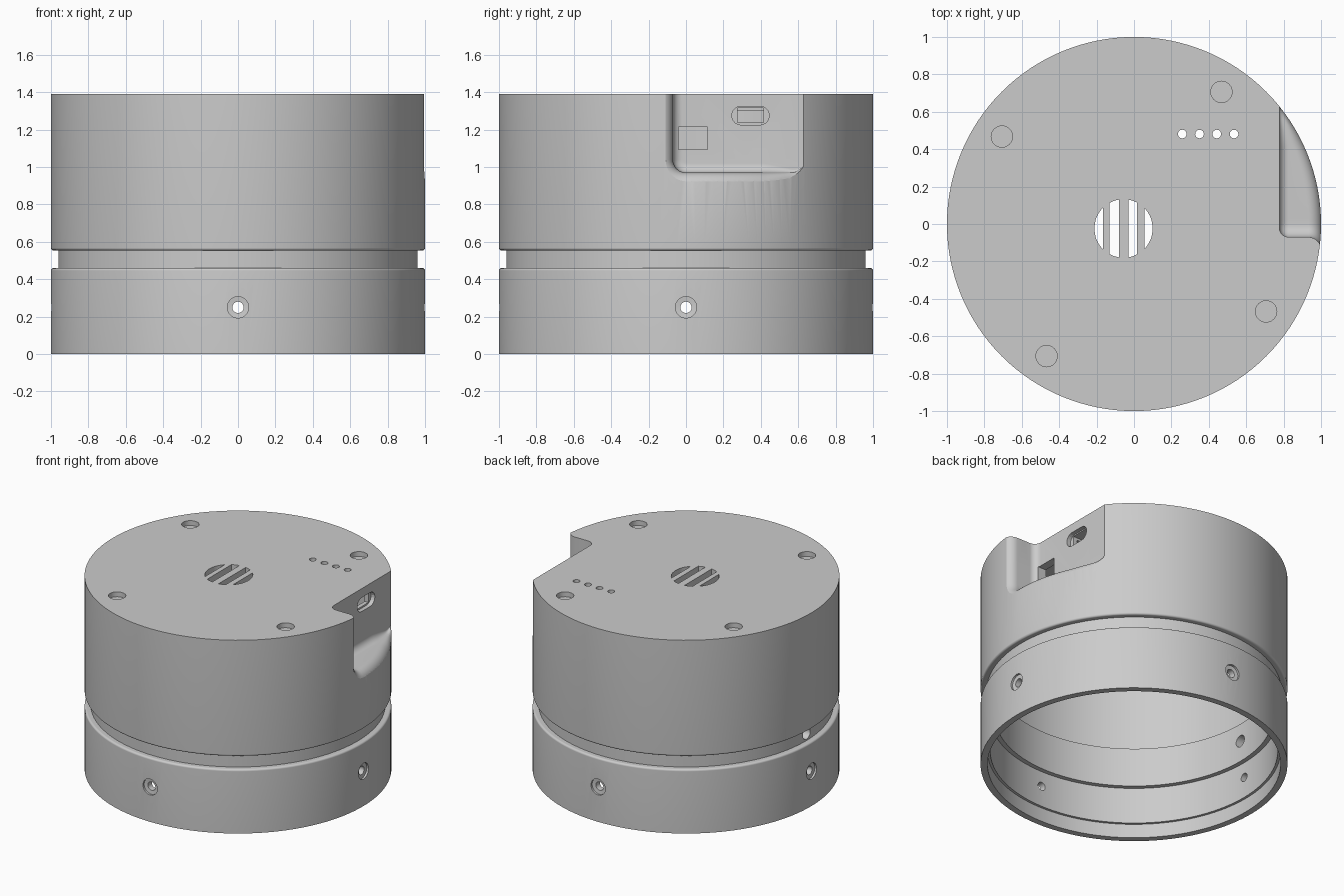
import bpy, bmesh
from math import sin, cos, pi, sqrt, radians
from mathutils import Matrix, Vector

if "Cube" in bpy.data.objects:
    bpy.data.objects.remove(bpy.data.objects["Cube"])

grey = bpy.data.materials.new("plain grey")
grey.use_nodes = True
grey.diffuse_color = (0.6, 0.6, 0.6, 1)
grey.node_tree.nodes["Principled BSDF"].inputs["Base Color"].default_value = (0.6, 0.6, 0.6, 1)


def loft(name, rings, cyclic=False, matrix=Matrix()):
    """Skin equal rings of points; cap the ends, or close the loop of rings."""
    bm = bmesh.new()
    vs = [[bm.verts.new(matrix @ Vector(p)) for p in ring] for ring in rings]
    n = len(vs[0])
    pairs = list(zip(vs, vs[1:]))
    if cyclic:
        pairs.append((vs[-1], vs[0]))
    else:
        bm.faces.new(vs[0])
        bm.faces.new(vs[-1])
    for a, b in pairs:
        for i in range(n):
            j = (i + 1) % n
            bm.faces.new((a[i], a[j], b[j], b[i]))
    bmesh.ops.recalc_face_normals(bm, faces=bm.faces)
    mesh = bpy.data.meshes.new(name)
    bm.to_mesh(mesh)
    bm.free()
    mesh.materials.append(grey)
    ob = bpy.data.objects.new(name, mesh)
    bpy.context.collection.objects.link(ob)
    return ob


def lathe(name, profile, n=128, **kw):
    """Turn a (radius, height) profile about z."""
    return loft(name, [[(r * cos(2 * pi * i / n), r * sin(2 * pi * i / n), z)
                        for i in range(n)] for r, z in profile], **kw)


def arc(cx, cy, r, start, end, steps=9):
    """Points on an arc, angles in degrees."""
    angles = [radians(start + (end - start) * i / steps) for i in range(steps + 1)]
    return [(cx + r * cos(a), cy + r * sin(a)) for a in angles]


def prism_x(name, outline, x0, x1):
    return loft(name, [[(x, y, z) for y, z in outline] for x in (x0, x1)])


def rect(a0, a1, b0, b1):
    return [(a0, b0), (a1, b0), (a1, b1), (a0, b1)]


def cut(target, cutter):
    """Subtract the cutter for good and throw it away."""
    bpy.context.view_layer.objects.active = target
    mod = target.modifiers.new("cut", "BOOLEAN")
    mod.operation, mod.solver, mod.object = "DIFFERENCE", "EXACT", cutter
    bpy.ops.object.modifier_apply(modifier=mod.name)
    bpy.data.objects.remove(cutter)


TOP = 1.39
WALL = 0.777   # flat back wall of the side notch
LIP = 0.014    # rounding of the two edges beside the neck

# Base ring with inner steps and a tongue that rises into the housing
base = lathe("base_ring", [(0.955, 0), (1, 0)]
             + arc(1 - LIP, 0.46 - LIP, LIP, 0, 90)
             + [(0.96, 0.46), (0.96, 0.64), (0.905, 0.64), (0.905, 0.36),
                (0.937, 0.36), (0.937, 0.1), (0.955, 0.1)], cyclic=True)

# Counterbored screw holes on four sides
SIDEWAYS = Matrix.Rotation(pi / 2, 4, "Y")
for k in range(4):
    turn = Matrix.Rotation(k * pi / 2, 4, "Z") @ Matrix.Translation((0, 0, 0.25)) @ SIDEWAYS
    cut(base, lathe("screw_cutter", [(0.03, 0.8), (0.03, 0.982), (0.057, 0.985),
                                     (0.057, 1.1)], n=32, matrix=turn))

# Small round hole in the neck
cut(base, lathe("neck_hole_cutter", [(0.042, -1.1), (0.042, -0.8)], n=32,
                matrix=Matrix.Translation((0, 0, 0.511)) @ SIDEWAYS))

# Top housing
housing = lathe("top_housing", arc(1 - LIP, 0.554 + LIP, LIP, -90, 0) + [(1, TOP)])

# Hollow inside, leaving material behind the notch
cavity = lathe("cavity_cutter", [(0.961, 0.4), (0.961, TOP - 0.09)])
cut(cavity, prism_x("notch_backing", rect(-0.13, 0.72, 0.91, 1.5), WALL - 0.06, 1.1))
cut(housing, cavity)


# Side notch with a filleted back and a flare that follows the outer wall
def notch_outline(off):
    y0, y1, z0 = -0.07 - off, 0.655 + off, 0.97 - off
    r, s = 0.07 + off, 0.1 + off
    left = arc(y0 + r, z0 + r, r, 180, 270)
    right = arc(y1 - s, z0 + s, s, 270, 360)
    a, b = left[-1][0], right[0][0]
    floor = [(a + (b - a) * i / 20, z0) for i in range(1, 20)]
    return [(y0, 1.6), (y0, 1.2)] + left + floor + right + [(y1, 1.6)]


def notch_ring(off, inner=None, depth=0.0):
    """A ring at a distance from the back wall, or at a depth below the round outer wall."""
    ring = []
    for (y, z), (by, bz) in zip(notch_outline(off), notch_outline(0)):
        room = max(0.004, sqrt(1 - by * by) - WALL)
        k = min(1, room / 0.13)
        x = WALL + (k * inner if inner is not None else room - k * depth)
        f = k if off < 0 else sqrt(k)
        ring.append((x, by + (y - by) * f, bz + (z - bz) * f))
    return ring


FILLET, FLARE = 0.05, 0.07
rings = [notch_ring(-FILLET * (1 - sin(a)), inner=FILLET * (1 - cos(a)))
         for a in (radians(10 * t) for t in range(10))]
rings += [notch_ring(FLARE * (1 - cos(a)), depth=FLARE * (1 - sin(a)) - 0.004)
          for a in (radians(10 * t) for t in range(10))]
rings.append([(1.2, y, z) for x, y, z in rings[-1]])
notch = loft("notch_cutter", rings)
bm = bmesh.new()
bm.from_mesh(notch.data)
bmesh.ops.triangulate(bm, faces=bm.faces)
bm.to_mesh(notch.data)
bm.free()
cut(housing, notch)

# Square window and rounded port in the notch wall
cut(housing, prism_x("window_cutter", rect(-0.04, 0.115, 1.095, 1.215), 0.65, 0.85))
port = arc(0.395, 1.275, 0.05, -90, 90) + arc(0.295, 1.275, 0.05, 90, 270)
cut(housing, prism_x("port_recess", port, WALL - 0.03, 0.9))
cut(housing, prism_x("port_hole", rect(0.275, 0.415, 1.237, 1.317), 0.65, 0.8))

# Round speaker grille made of four slots
CX, CY, R = -0.056, -0.024, 0.156
for a, b in ((-0.156, -0.11), (-0.075, -0.024), (0.026, 0.072), (0.111, 0.156)):
    xs = [a + (b - a) * i / 8 for i in range(9)]
    edge = [(x, max(0.004, sqrt(max(0, R * R - x * x)))) for x in xs]
    shape = [(CX + x, CY + h) for x, h in edge] + [(CX + x, CY - h) for x, h in edge[::-1]]
    cut(housing, loft("grille_cutter", [[(x, y, z) for x, y in shape] for z in (1.2, 1.5)]))

# Row of four pin holes
for i in range(4):
    cut(housing, lathe("pin_cutter", [(0.023, 1.2), (0.023, 1.5)], n=24,
                       matrix=Matrix.Translation((0.258 + 0.0923 * i, 0.481, 0))))

# Shallow round recesses in the top
for k in range(4):
    a = radians(56.5 + 90 * k)
    cut(housing, lathe("recess_cutter", [(0.057, TOP - 0.035), (0.057, 1.5)], n=40,
                       matrix=Matrix.Translation((0.847 * cos(a), 0.847 * sin(a), 0))))

# Smooth shading with crisp edges
bpy.ops.object.select_all(action="DESELECT")
for ob in (base, housing):
    ob.select_set(True)
bpy.context.view_layer.objects.active = housing
bpy.ops.object.shade_smooth_by_angle(angle=radians(16))
